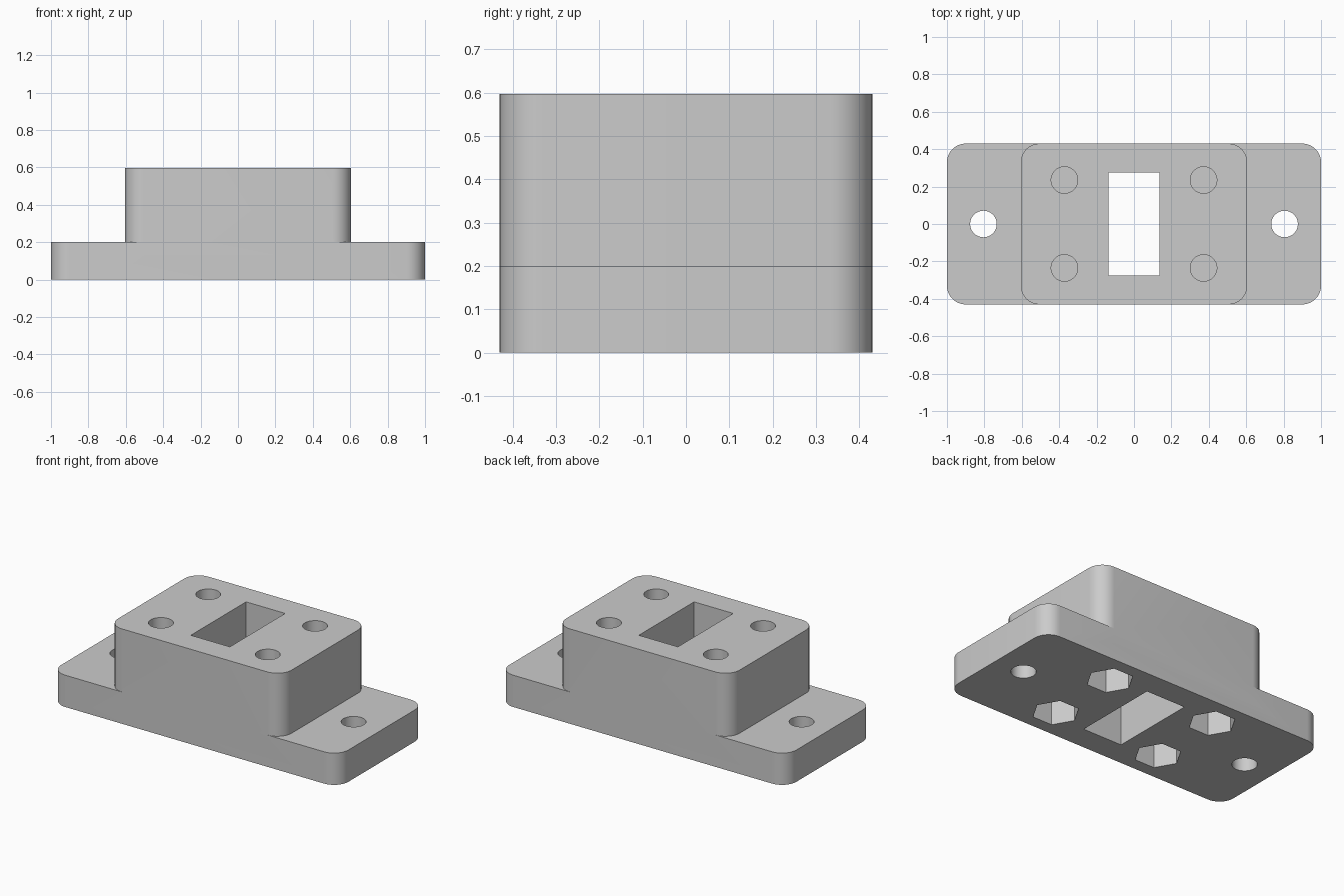
import bpy
import bmesh
import math

if "Cube" in bpy.data.objects:
    bpy.data.objects.remove(bpy.data.objects["Cube"], do_unlink=True)

DEPTH = 0.86      # full y size
BASE_H = 0.2      # flange height
TOP_H = 0.597     # overall height
NUT_H = 0.2       # nut pocket depth
MEMBRANE = 0.01   # thin layer between nut pocket and bolt hole
THROUGH = 0.1     # cutter overshoot


def prism(name, outline, z0, z1):
    """Extrude a flat outline from z0 to z1."""
    bm = bmesh.new()
    face = bm.faces.new([bm.verts.new((x, y, z0)) for x, y in outline])
    top = bmesh.ops.extrude_face_region(bm, geom=[face])["geom"]
    verts = [v for v in top if isinstance(v, bmesh.types.BMVert)]
    bmesh.ops.translate(bm, verts=verts, vec=(0, 0, z1 - z0))
    bmesh.ops.recalc_face_normals(bm, faces=bm.faces)
    mesh = bpy.data.meshes.new(name)
    bm.to_mesh(mesh)
    bm.free()
    obj = bpy.data.objects.new(name, mesh)
    bpy.context.collection.objects.link(obj)
    return obj


def rounded_rect(w, d, r, steps=10):
    points = []
    for i, (sx, sy) in enumerate([(1, 1), (-1, 1), (-1, -1), (1, -1)]):
        for k in range(steps + 1):
            a = math.pi / 2 * (i + k / steps)
            points.append((sx * (w / 2 - r) + r * math.cos(a),
                           sy * (d / 2 - r) + r * math.sin(a)))
    return points


def polygon(x, y, r, sides):
    return [(x + r * math.cos(math.tau * k / sides),
             y + r * math.sin(math.tau * k / sides)) for k in range(sides)]


def combine(target, tool, operation):
    """Apply a boolean and discard the tool."""
    mod = target.modifiers.new(tool.name, "BOOLEAN")
    mod.operation = operation
    mod.solver = "EXACT"
    mod.object = tool
    bpy.context.view_layer.update()
    graph = bpy.context.evaluated_depsgraph_get()
    mesh = bpy.data.meshes.new_from_object(target.evaluated_get(graph))
    target.modifiers.clear()
    target.data = mesh
    bpy.data.objects.remove(tool, do_unlink=True)


# Flange plate with the raised block fused on top
body = prism("mounting_block", rounded_rect(2, DEPTH, 0.1), 0, BASE_H)
block = prism("raised_block", rounded_rect(1.21, DEPTH, 0.1), BASE_H / 2, TOP_H)
combine(body, block, "UNION")

# Rectangular slot through the middle
slot = [(-0.136, -0.275), (0.136, -0.275), (0.136, 0.275), (-0.136, 0.275)]
combine(body, prism("slot_cutter", slot, -THROUGH, TOP_H + THROUGH), "DIFFERENCE")

for sx in (-1, 1):
    # Mounting hole through each flange
    hole = polygon(sx * 0.805, 0, 0.071, 48)
    combine(body, prism("flange_hole", hole, -THROUGH, TOP_H), "DIFFERENCE")
    for sy in (-1, 1):
        # Bolt hole from above, hexagonal nut pocket from below
        x, y = sx * 0.372, sy * 0.235
        bolt = prism("bolt_hole", polygon(x, y, 0.071, 48),
                     NUT_H + MEMBRANE, TOP_H + THROUGH)
        combine(body, bolt, "DIFFERENCE")
        nut = prism("nut_pocket", polygon(x, y, 0.135, 6), -THROUGH, NUT_H)
        combine(body, nut, "DIFFERENCE")

# Single grey material
grey = bpy.data.materials.new("light_grey")
grey.use_nodes = True
colour = (0.6, 0.6, 0.6, 1)
grey.diffuse_color = colour
grey.node_tree.nodes["Principled BSDF"].inputs["Base Color"].default_value = colour
body.data.materials.clear()
body.data.materials.append(grey)

# Smooth rounded corners and bores, keep edges sharp
bpy.ops.object.select_all(action="DESELECT")
body.select_set(True)
bpy.context.view_layer.objects.active = body
bpy.ops.object.shade_smooth_by_angle(angle=math.radians(30))
